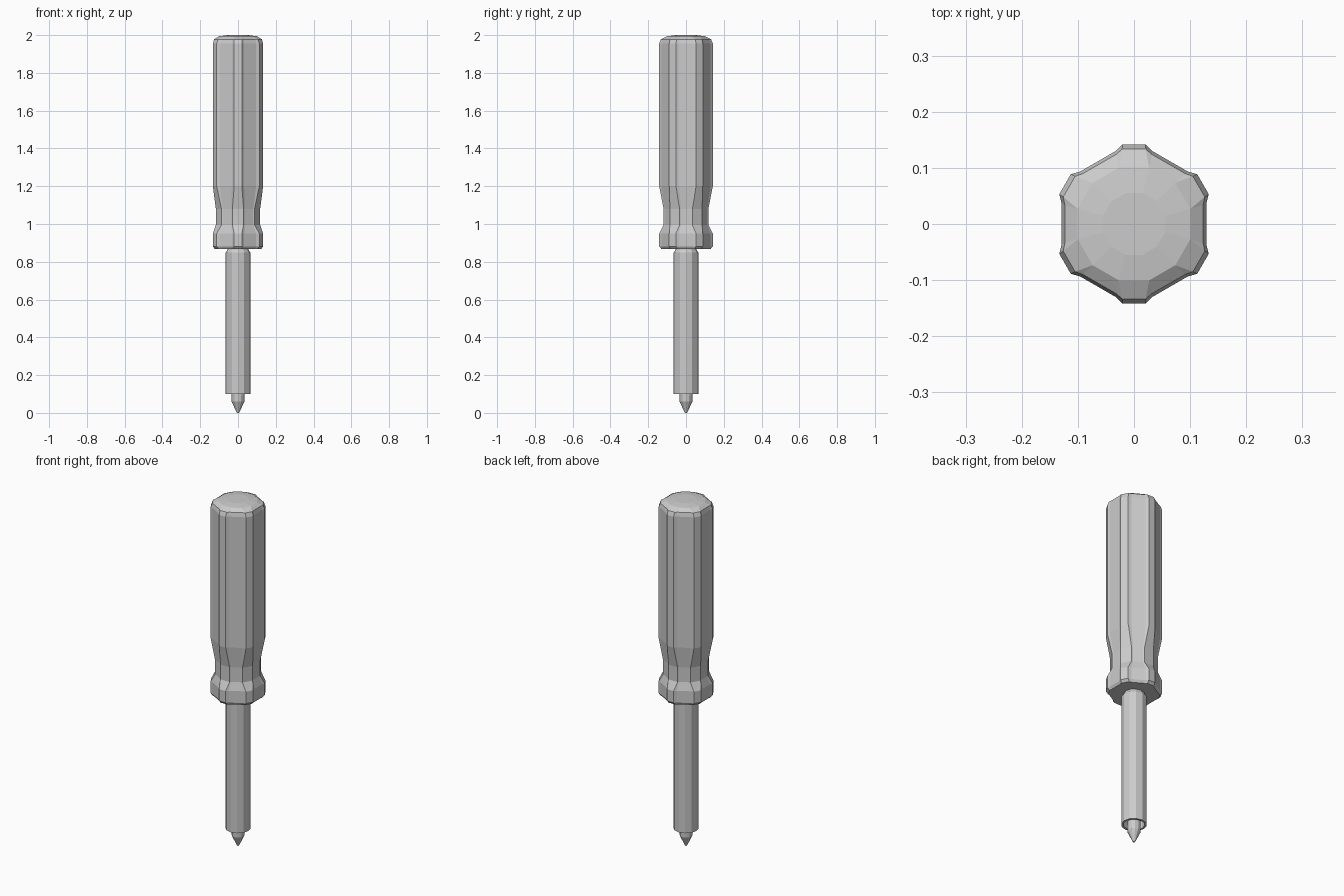
import bpy, bmesh, math

old = bpy.data.objects.get("Cube")
if old:
    bpy.data.objects.remove(old, do_unlink=True)

grey = bpy.data.materials.new("light grey")
grey.use_nodes = True
colour = (0.6, 0.6, 0.6, 1)
grey.diffuse_color = colour
grey.node_tree.nodes["Principled BSDF"].inputs["Base Color"].default_value = colour


def point(radius, degrees, z):
    a = math.radians(degrees)
    return (radius * math.cos(a), radius * math.sin(a), z)


def loft(name, rings):
    """Skin a stack of equal-sized point rings and cap both ends."""
    bm = bmesh.new()
    loops = [[bm.verts.new(p) for p in ring] for ring in rings]
    n = len(loops[0])
    for a, b in zip(loops, loops[1:]):
        for i in range(n):
            j = (i + 1) % n
            bm.faces.new((a[i], a[j], b[j], b[i]))
    bm.faces.new(loops[0][::-1])
    bm.faces.new(loops[-1])
    bmesh.ops.remove_doubles(bm, verts=bm.verts, dist=0.0005)
    bmesh.ops.recalc_face_normals(bm, faces=bm.faces)
    mesh = bpy.data.meshes.new(name)
    bm.to_mesh(mesh)
    bm.free()
    mesh.materials.append(grey)
    obj = bpy.data.objects.new(name, mesh)
    bpy.context.collection.objects.link(obj)
    return obj


def ridged_ring(z, ridge_r, ridge_a, groove_r, groove_a):
    """Six ridges, each with two crest corners and two groove corners."""
    return [point(r, 30 + 60 * k + a, z)
            for k in range(6)
            for r, a in ((groove_r, -groove_a), (ridge_r, -ridge_a),
                         (ridge_r, ridge_a), (groove_r, groove_a))]


def round_ring(z, r, sides=12):
    return [point(r, 360 * i / sides, z) for i in range(sides)]


# Handle: collar, waist, fluted grip and domed cap
fluted = (0.1434, 8.2, 0.134, 14.2)
waist = (0.122, 14, 0.118, 17)
loft("handle", [
    ridged_ring(0.868, 0.132, 9, 0.125, 14.5),
    ridged_ring(0.882, *fluted),
    ridged_ring(0.95, *fluted),
    ridged_ring(0.995, *waist),
    ridged_ring(1.08, *waist),
    ridged_ring(1.2, *fluted),
    ridged_ring(1.955, *fluted),
    ridged_ring(1.978, 0.135, 9, 0.128, 14.5),
    ridged_ring(1.994, 0.104, 15, 0.104, 15),
    ridged_ring(2.0, 0.057, 15, 0.057, 15),
])

# Shaft: chamfered top and a hollow lower end
loft("shaft", [round_ring(z, r) for z, r in (
    (0.18, 0.05), (0.1, 0.055), (0.1, 0.066), (0.848, 0.066),
    (0.864, 0.056), (0.9, 0.056))])

# Driver tip
loft("tip", [round_ring(z, r) for z, r in (
    (0.0, 0.006), (0.06, 0.034), (0.2, 0.036))])
